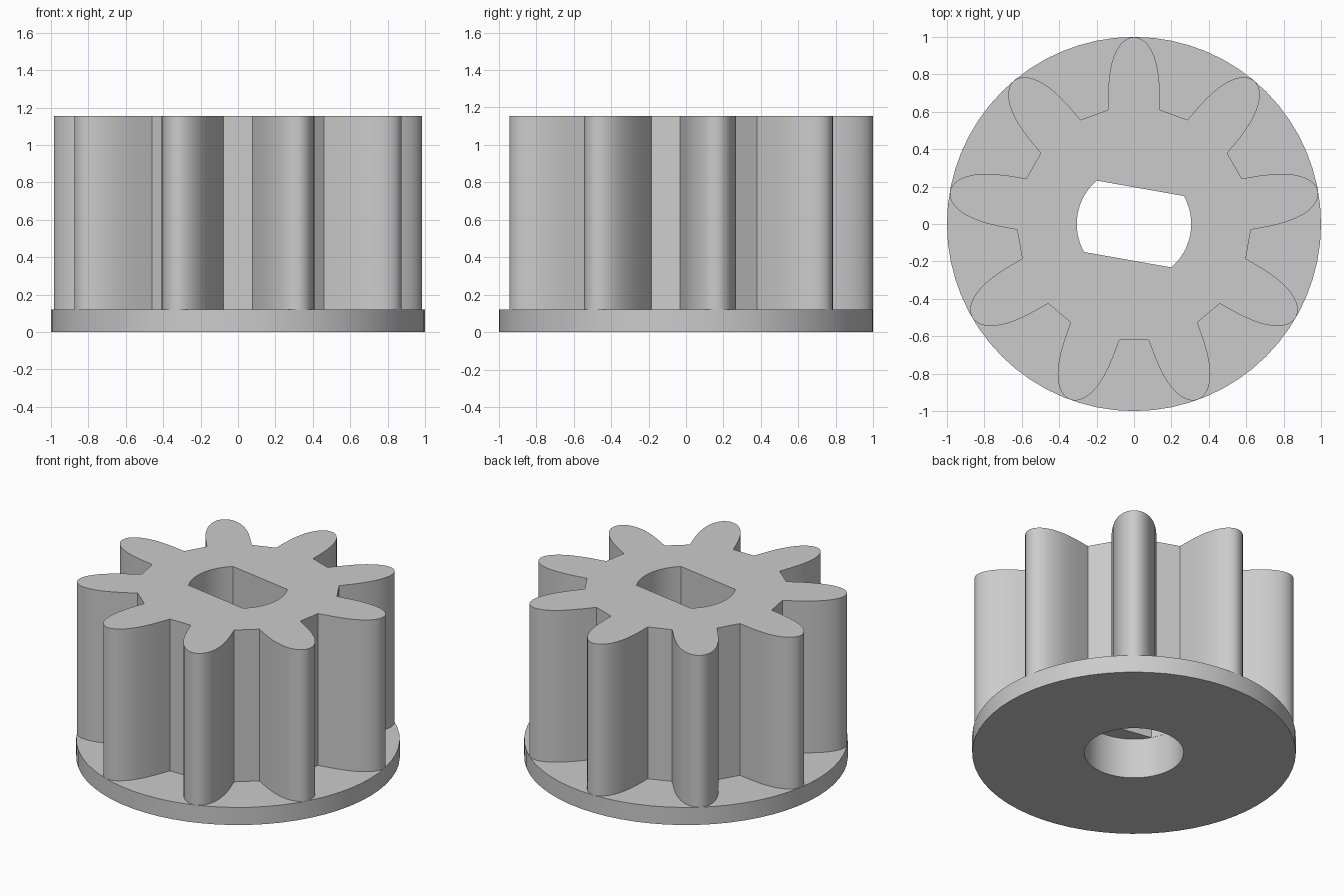
import bpy, bmesh
from math import sin, cos, pi, radians, asin

if "Cube" in bpy.data.objects:
    bpy.data.objects.remove(bpy.data.objects["Cube"])

TEETH = 9
HEIGHT, FLANGE_TOP, BORE_TOP = 1.155, 0.12, 0.275
BORE_R, FLAT_DIST, FLAT_TILT = 0.307, 0.194, radians(-10)

grey = bpy.data.materials.new("light grey")
grey.use_nodes = True
grey.diffuse_color = (0.6, 0.6, 0.6, 1)
grey.node_tree.nodes["Principled BSDF"].inputs["Base Color"].default_value = (0.6, 0.6, 0.6, 1)


def prism(name, outline, z0, z1):
    """Extrude a closed 2D outline from z0 to z1."""
    bm = bmesh.new()
    base = bm.faces.new([bm.verts.new((x, y, z0)) for x, y in outline])
    top = bmesh.ops.extrude_face_region(bm, geom=[base])["geom"]
    bmesh.ops.translate(bm, vec=(0, 0, z1 - z0),
                        verts=[v for v in top if isinstance(v, bmesh.types.BMVert)])
    bmesh.ops.recalc_face_normals(bm, faces=bm.faces)
    mesh = bpy.data.meshes.new(name)
    bm.to_mesh(mesh)
    bm.free()
    mesh.materials.append(grey)
    ob = bpy.data.objects.new(name, mesh)
    bpy.context.collection.objects.link(ob)
    return ob


def circle(r, n):
    return [(r * cos(2 * pi * i / n), r * sin(2 * pi * i / n)) for i in range(n)]


def gear_outline(root=0.61, tip=0.999, half_width=0.139, steps=12):
    """Rounded teeth with straight chords between their roots."""
    side = []
    for i in range(steps + 1):
        a = pi / 2 * i / steps
        side.append((root + (tip - root) * sin(a) ** (2 / 3), half_width * cos(a)))
    tooth = [(r, -w) for r, w in side] + side[-2::-1]
    pts = []
    for k in range(TEETH):
        t = pi / 2 + 2 * pi * k / TEETH
        pts += [(r * cos(t) - w * sin(t), r * sin(t) + w * cos(t)) for r, w in tooth]
    return pts


def double_d(r, flat, tilt, steps=16):
    """Round hole with two parallel flats."""
    half = asin(flat / r)
    return [(r * cos(a), r * sin(a))
            for start in (tilt, tilt + pi)
            for a in (start - half + 2 * half * i / steps for i in range(steps + 1))]


def cut(target, cutter):
    cutter.hide_render = True
    mod = target.modifiers.new("cut", 'BOOLEAN')
    mod.operation, mod.solver, mod.object = 'DIFFERENCE', 'EXACT', cutter
    bpy.ops.object.select_all(action='DESELECT')
    target.select_set(True)
    bpy.context.view_layer.objects.active = target
    bpy.ops.object.modifier_apply(modifier=mod.name)
    bpy.data.objects.remove(cutter)


# Toothed body with a keyed shaft hole that opens into a round bore below
gear = prism("gear_body", gear_outline(), FLANGE_TOP, HEIGHT)
cut(gear, prism("shaft_cutter", double_d(BORE_R - 0.001, FLAT_DIST, FLAT_TILT), 0, HEIGHT + 0.1))
cut(gear, prism("bore_cutter", circle(BORE_R, 64), 0, BORE_TOP))

# Thin base flange with the round bore
flange = prism("base_flange", circle(1.0, 64), 0, FLANGE_TOP)
cut(flange, prism("bore_cutter", circle(BORE_R, 64), -0.1, FLANGE_TOP + 0.1))

for ob in (gear, flange):
    bpy.ops.object.select_all(action='DESELECT')
    ob.select_set(True)
    bpy.context.view_layer.objects.active = ob
    bpy.ops.object.shade_smooth_by_angle(angle=radians(30))
